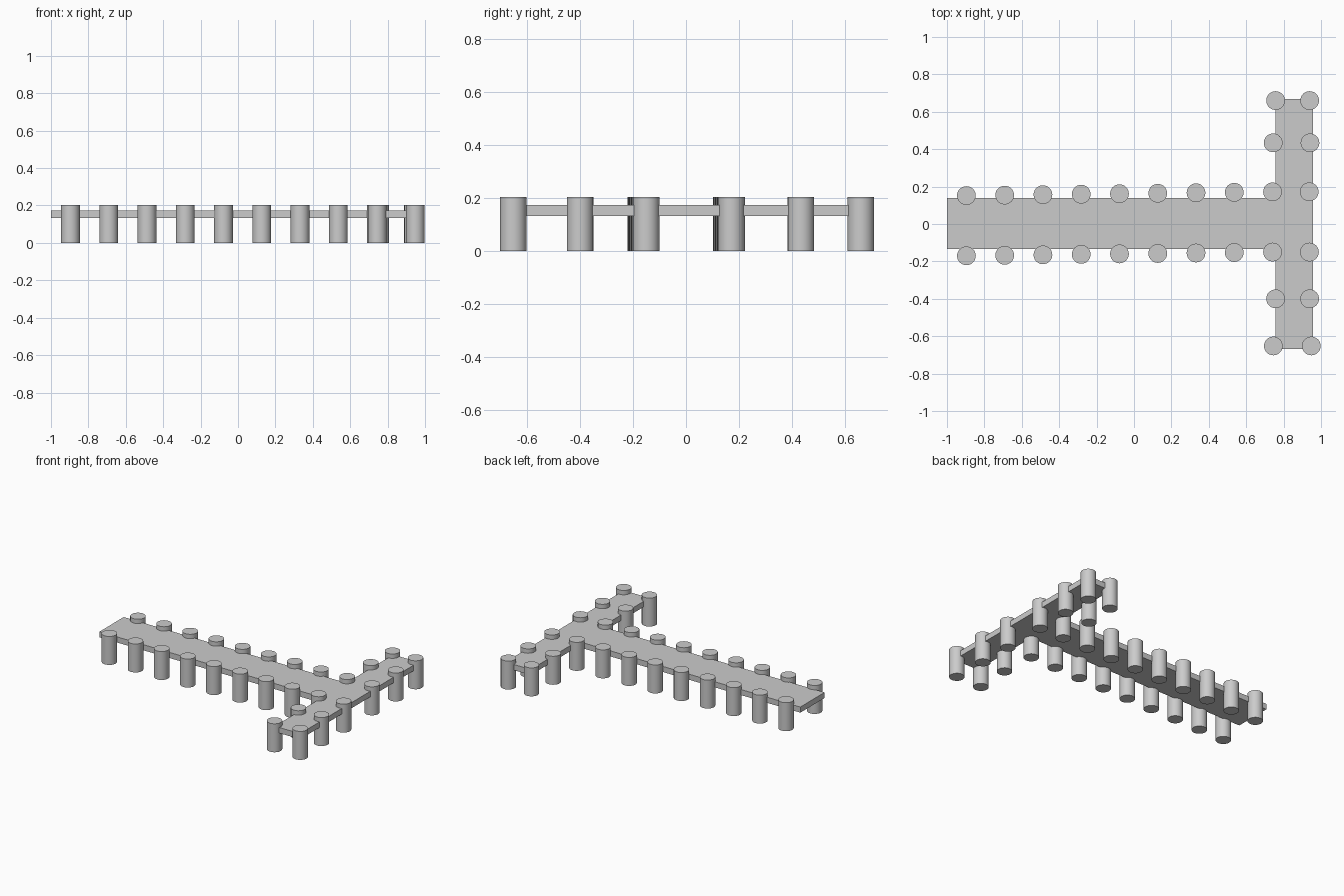
import bpy, bmesh

if "Cube" in bpy.data.objects:
    bpy.data.objects.remove(bpy.data.objects["Cube"])

POST_R, POST_H = 0.05, 0.203
DECK_Z0, DECK_Z1 = 0.132, 0.172


def add_post(name, x, y):
    bpy.ops.mesh.primitive_cylinder_add(vertices=32, radius=POST_R, depth=POST_H,
                                        location=(x, y, POST_H / 2))
    bpy.context.object.name = name
    bpy.ops.object.shade_smooth_by_angle()


# T-shaped deck: outline extruded upwards
outline = [(-1, -0.133), (0.757, -0.133), (0.757, -0.667), (0.957, -0.667),
           (0.957, 0.669), (0.757, 0.669), (0.757, 0.14), (-1, 0.14)]
bm = bmesh.new()
face = bm.faces.new([bm.verts.new((x, y, DECK_Z0)) for x, y in outline])
ext = bmesh.ops.extrude_face_region(bm, geom=[face])
top = [v for v in ext["geom"] if isinstance(v, bmesh.types.BMVert)]
bmesh.ops.translate(bm, verts=top, vec=(0, 0, DECK_Z1 - DECK_Z0))
bmesh.ops.recalc_face_normals(bm, faces=bm.faces)
mesh = bpy.data.meshes.new("deck")
bm.to_mesh(mesh)
bm.free()
bpy.context.collection.objects.link(bpy.data.objects.new("deck", mesh))

# Two slightly skewed rows of posts along the walkway
for i in range(9):
    x = -0.896 + i * 0.2046
    drift = i / 8 * 0.02
    add_post(f"walkway_post_back_{i}", x, 0.152 + drift)
    add_post(f"walkway_post_front_{i}", x, -0.17 + drift)

# Posts around the pier head
head_posts = [(0.757, 0.66), (0.939, 0.66), (0.744, 0.434), (0.941, 0.434),
              (0.937, 0.172), (0.938, -0.15), (0.757, -0.40), (0.939, -0.40),
              (0.745, -0.652), (0.948, -0.652)]
for i, (x, y) in enumerate(head_posts):
    add_post(f"head_post_{i}", x, y)
